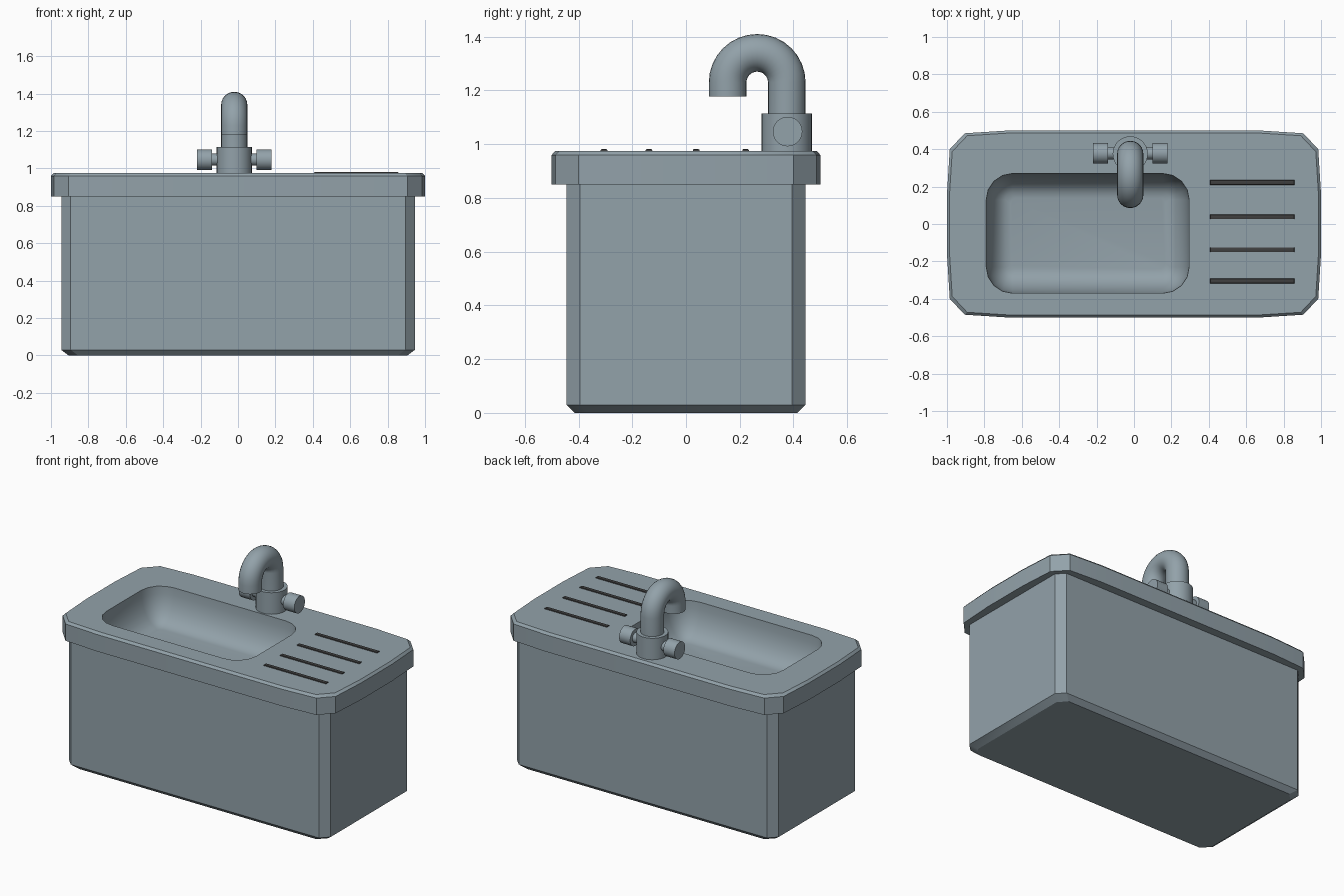
import bpy, bmesh
from math import sin, cos, pi, radians
from mathutils import Vector

cube = bpy.data.objects.get("Cube")
if cube:
    bpy.data.objects.remove(cube, do_unlink=True)


def material(name, rgb):
    mat = bpy.data.materials.new(name)
    mat.use_nodes = True
    mat.diffuse_color = (*rgb, 1)
    mat.node_tree.nodes["Principled BSDF"].inputs["Base Color"].default_value = (*rgb, 1)
    return mat


STEEL = material("blue grey steel", (0.29, 0.36, 0.40))
DARK = material("dark rib grey", (0.05, 0.05, 0.05))


def finish(name, bm, mat, recalc=True):
    if recalc:
        bmesh.ops.recalc_face_normals(bm, faces=bm.faces)
    mesh = bpy.data.meshes.new(name)
    bm.to_mesh(mesh)
    bm.free()
    mesh.materials.append(mat)
    obj = bpy.data.objects.new(name, mesh)
    bpy.context.collection.objects.link(obj)
    bpy.ops.object.select_all(action="DESELECT")
    obj.select_set(True)
    bpy.context.view_layer.objects.active = obj
    bpy.ops.object.shade_smooth_by_angle(angle=radians(30))
    return obj


def loft(bm, loops, cap_start=False, cap_end=False):
    """Skin quads through equal-length closed loops; returns the vertex rings."""
    rings = [[bm.verts.new(p) for p in loop] for loop in loops]
    for a, b in zip(rings, rings[1:]):
        for i in range(len(a)):
            j = (i + 1) % len(a)
            bm.faces.new((a[i], a[j], b[j], b[i]))
    if cap_start:
        bm.faces.new(rings[0][::-1])
    if cap_end:
        bm.faces.new(rings[-1])
    return rings


def ring_edges(bm, ring):
    return [bm.edges.get(pair) or bm.edges.new(pair)
            for pair in zip(ring, ring[1:] + ring[:1])]


def fill_between(bm, outer, inner, z):
    edges = ring_edges(bm, outer) + ring_edges(bm, inner)
    bmesh.ops.triangle_fill(bm, edges=edges, use_beauty=True, normal=(0, 0, z))


def mirrored(quarter, z):
    """Complete a counterclockwise outline from its +x +y quarter."""
    back = quarter[::-1]
    pts = quarter + [(-x, y) for x, y in back]
    pts += [(-x, -y) for x, y in quarter] + [(x, -y) for x, y in back]
    return [(x, y, z) for x, y in pts]


def chamfered(hx, hy, c, z):
    return mirrored([(hx, hy - c), (hx - c, hy)], z)


def basin_loop(inset, z, steps=4):
    hx, hy, r = 0.5425 - inset, 0.32 - inset, max(0.14 - inset, 0.03)
    arc = [(hx - r + r * cos(pi / 2 * i / steps), hy - r + r * sin(pi / 2 * i / steps))
           for i in range(steps + 1)]
    return [(x - 0.2475, y - 0.05, z) for x, y, z in mirrored(arc, z)]


# Cabinet
bm = bmesh.new()
loft(bm, [chamfered(0.905, 0.415, 0.05, 0), chamfered(0.945, 0.445, 0.05, 0.03),
          chamfered(0.945, 0.445, 0.05, 0.86)], cap_start=True)
finish("cabinet", bm, STEEL, recalc=False)

# Worktop with slightly bowed sides and a basin opening
TOP = 0.975
RIM = [(1.0, 0.16), (0.985, 0.40), (0.905, 0.485), (0.67, 0.5)]
bm = bmesh.new()
rings = loft(bm, [mirrored(RIM, 0.85), mirrored(RIM, 0.96),
                  mirrored([(x - 0.013, y - 0.013) for x, y in RIM], TOP)])
opening = [bm.verts.new(p) for p in basin_loop(0, TOP)]
underside = [bm.verts.new(p) for p in chamfered(0.93, 0.43, 0.05, 0.85)]
fill_between(bm, rings[-1], opening, 1)
fill_between(bm, rings[0], underside, -1)
finish("worktop", bm, STEEL)

# Basin bowl
bm = bmesh.new()
angles = [pi / 2 * i / 7 for i in range(8)]
loft(bm, [basin_loop(0.13 * (1 - cos(a)), TOP - 0.22 * sin(a)) for a in angles], cap_end=True)
finish("basin", bm, STEEL, recalc=False)

# Drainer ribs
for n, y in enumerate((-0.305, -0.138, 0.038, 0.222)):
    bm = bmesh.new()
    bmesh.ops.create_cube(bm, size=1)
    for v in bm.verts:
        v.co = Vector((0.632 + v.co.x * 0.45, y + v.co.y * 0.025, TOP + v.co.z * 0.014))
    top_edges = [e for e in bm.edges if all(v.co.z > TOP for v in e.verts)]
    bmesh.ops.bevel(bm, geom=top_edges, offset=0.005, segments=2, affect="EDGES", profile=0.5)
    finish(f"drainer_rib_{n + 1}", bm, DARK)

# Tap
TAP_X, TAP_Y = -0.02, 0.375


def tube(name, path, radius, sides=32):
    """Sweep a circle along (centre, direction) pairs."""
    loops = []
    for centre, direction in path:
        turn = Vector(direction).to_track_quat("Z", "X")
        loops.append([Vector(centre) + turn @ Vector((radius * cos(a), radius * sin(a), 0))
                      for a in (2 * pi * i / sides for i in range(sides))])
    bm = bmesh.new()
    loft(bm, loops, True, True)
    return finish(name, bm, STEEL)


tube("tap_body", [((TAP_X, TAP_Y, z), (0, 0, 1)) for z in (TOP - 0.005, 1.115)], 0.094)

# Gooseneck spout, given as one ring per bend step
BEND, CENTRE_Y, CENTRE_Z = 0.11, 0.265, 1.23


def spout_ring(centre, direction, radius=0.07, sides=24):
    d = Vector(direction)
    side = Vector((1, 0, 0))
    other = d.cross(side)
    return [Vector(centre) + radius * (side * cos(a) + other * sin(a))
            for a in (2 * pi * i / sides for i in range(sides))]


loops = [spout_ring((TAP_X, TAP_Y, 1.1), (0, 0, 1))]
for i in range(17):
    a = pi * i / 16
    loops.append(spout_ring((TAP_X, CENTRE_Y + BEND * cos(a), CENTRE_Z + BEND * sin(a)),
                            (0, -sin(a), cos(a))))
loops.append(spout_ring((TAP_X, CENTRE_Y - BEND, 1.178), (0, 0, -1)))
bm = bmesh.new()
loft(bm, loops, True, True)
finish("spout", bm, STEEL)

# Handles on both sides
for label, s in (("left", 1), ("right", -1)):
    for part, start, end, r in (("stem", 0.07, 0.13, 0.032), ("handle", 0.12, 0.2, 0.055)):
        tube(f"{label}_{part}", [((TAP_X + s * d, TAP_Y + 0.003, 1.047), (s, 0, 0))
                                 for d in (start, end)], r)
